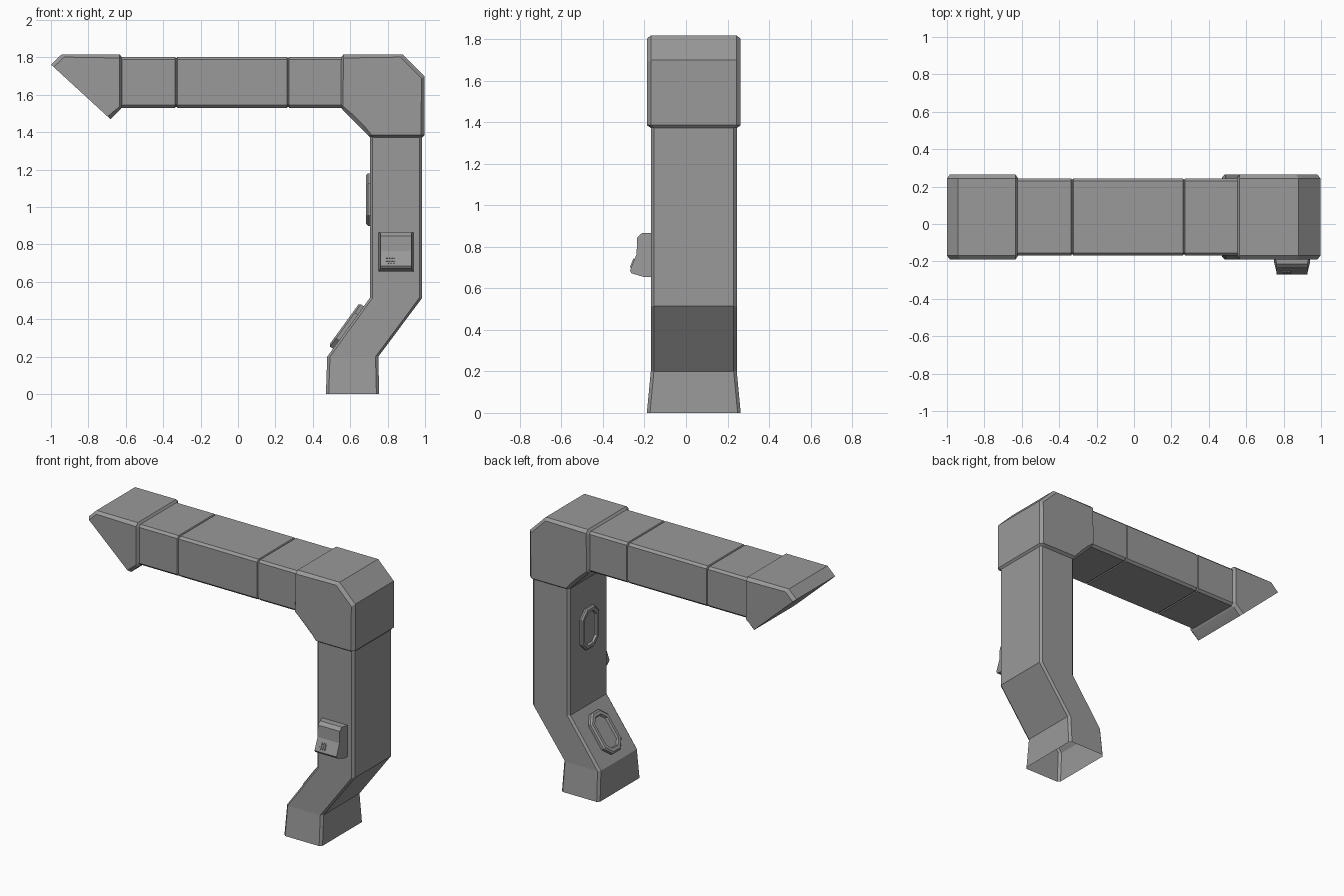
import bpy, bmesh, math
from mathutils import Vector, Matrix

cube = bpy.data.objects.get("Cube")
if cube:
    bpy.data.objects.remove(cube)

metal = bpy.data.materials.new("grey metal")
metal.use_nodes = True
GREY = (0.32, 0.32, 0.32, 1)
metal.diffuse_color = GREY
metal.node_tree.nodes["Principled BSDF"].inputs["Base Color"].default_value = GREY

YC = 0.0375           # duct centre line in y
HW, WIDE = 0.207, 0.226   # half widths of the duct and of its fittings


def finish(bm, name, fix=True):
    if fix:
        bmesh.ops.recalc_face_normals(bm, faces=bm.faces)
    me = bpy.data.meshes.new(name)
    bm.to_mesh(me)
    bm.free()
    me.materials.append(metal)
    ob = bpy.data.objects.new(name, me)
    bpy.context.collection.objects.link(ob)
    return ob


def bridge(bm, rings):
    for a, b in zip(rings, rings[1:]):
        n = len(a)
        for i in range(n):
            j = (i + 1) % n
            bm.faces.new((a[i], a[j], b[j], b[i]))


def duct(name, stations, c=0.015, cap_end=False):
    """Loft a chamfered rectangle through (inner xz, outer xz, half width)."""
    bm = bmesh.new()
    rings = []
    for inner, outer, hw in stations:
        p, q = Vector(inner), Vector(outer)
        d = (q - p).normalized() * c
        half = [(p, hw - c), (p + d, hw), (q - d, hw), (q, hw - c)]
        loop = half + [(v, -w) for v, w in reversed(half)]
        rings.append([bm.verts.new((v.x, YC + w, v.y)) for v, w in loop])
    bridge(bm, rings)
    if cap_end:
        bm.faces.new(rings[-1])
    return finish(bm, name)


# Upright duct with a dog-leg and a flared open foot
duct("upright_duct", [
    ((0.47, 0), (0.755, 0), WIDE),
    ((0.477, 0.2), (0.75, 0.2), HW),
    ((0.705, 0.515), (0.985, 0.515), HW),
    ((0.705, 1.4), (0.985, 1.4), HW)])

# Horizontal duct with two narrow seams
stations = []
for a, b in ((0.57, 0.27), (0.265, -0.328), (-0.333, -0.64)):
    for x, s in ((a, 0.006), (a - 0.004, 0), (b + 0.004, 0), (b, 0.006)):
        stations.append(((x, 1.53 + s), (x, 1.803 - s), HW - s))
duct("horizontal_duct", stations)

# Corner fitting
duct("elbow", [
    ((0.55, 1.535), (0.55, 1.80), HW),
    ((0.56, 1.52), (0.565, 1.817), WIDE),
    ((0.60, 1.48), (0.88, 1.817), WIDE),
    ((0.66, 1.42), (0.997, 1.70), WIDE),
    ((0.695, 1.385), (0.997, 1.385), WIDE),
    ((0.707, 1.372), (0.985, 1.372), HW)], 0.02)

# Slanted end hood
duct("end_hood", [
    ((-0.62, 1.535), (-0.62, 1.80), HW),
    ((-0.633, 1.517), (-0.633, 1.817), WIDE),
    ((-0.66, 1.49), (-0.942, 1.817), WIDE),
    ((-0.682, 1.47), (-1, 1.762), WIDE)], 0.02, cap_end=True)


def hatch(name, place, w=0.095, h=0.14):
    """Raised octagonal frame with a sunken middle, facing local +z."""
    bm = bmesh.new()
    rings = []
    for inset, z in ((0, -0.01), (0, 0.01), (0.01, 0.02), (0.03, 0.02), (0.036, 0.006)):
        a, b = w - inset, h - inset
        k = 0.055 - inset * 0.6
        quarter = [(a, b - k), (a - k, b)]
        loop = quarter + [(-x, y) for x, y in reversed(quarter)]
        loop += [(-x, -y) for x, y in loop]
        rings.append([bm.verts.new((x, y, z)) for x, y in loop])
    bridge(bm, rings)
    bm.faces.new(rings[-1])
    ob = finish(bm, name)
    ob.matrix_world = place


def facing(x, z, tilt):
    # local y runs up the wall, local z points away from it
    up = Vector((math.sin(tilt), 0, math.cos(tilt)))
    out = Vector((-math.cos(tilt), 0, math.sin(tilt)))
    m = Matrix((up.cross(out), up, out)).transposed().to_4x4()
    return Matrix.Translation((x, YC, z)) @ m


hatch("upper_hatch", facing(0.705, 1.04, 0))
hatch("lower_hatch", facing(0.583, 0.361, math.atan2(0.228, 0.315)))

# Wall switch housing: side profile, narrowing away from the wall
profile = [(-0.16, 0.865), (-0.213, 0.865), (-0.235, 0.845), (-0.238, 0.765),
           (-0.27, 0.685), (-0.262, 0.672), (-0.205, 0.655), (-0.16, 0.655)]
bm = bmesh.new()
sides = []
for s in (-1, 1):
    sides.append([bm.verts.new((0.845 + s * (0.096 if y > -0.21 else 0.082), y, z))
                  for y, z in profile])
bridge(bm, sides)
for ring in sides:
    bm.faces.new(ring)
finish(bm, "switch_housing")


# Crossed ribs on the sloping lower face of the housing
def rib(name, x, z, sx, sz):
    bm = bmesh.new()
    bmesh.ops.create_cube(bm, size=1)
    ob = finish(bm, name)
    slope = math.atan2(0.032, 0.08)
    y = -0.238 - (0.765 - z) * 0.4
    ob.matrix_world = (Matrix.Translation((x, y, z)) @ Matrix.Rotation(-slope, 4, "X")
                       @ Matrix.Diagonal((sx, 0.012, sz, 1)))


for i in range(3):
    rib("upright_rib", 0.805 + i * 0.014, 0.72, 0.005, 0.045)
for i in range(2):
    rib("cross_rib", 0.815, 0.712 + i * 0.016, 0.05, 0.005)
